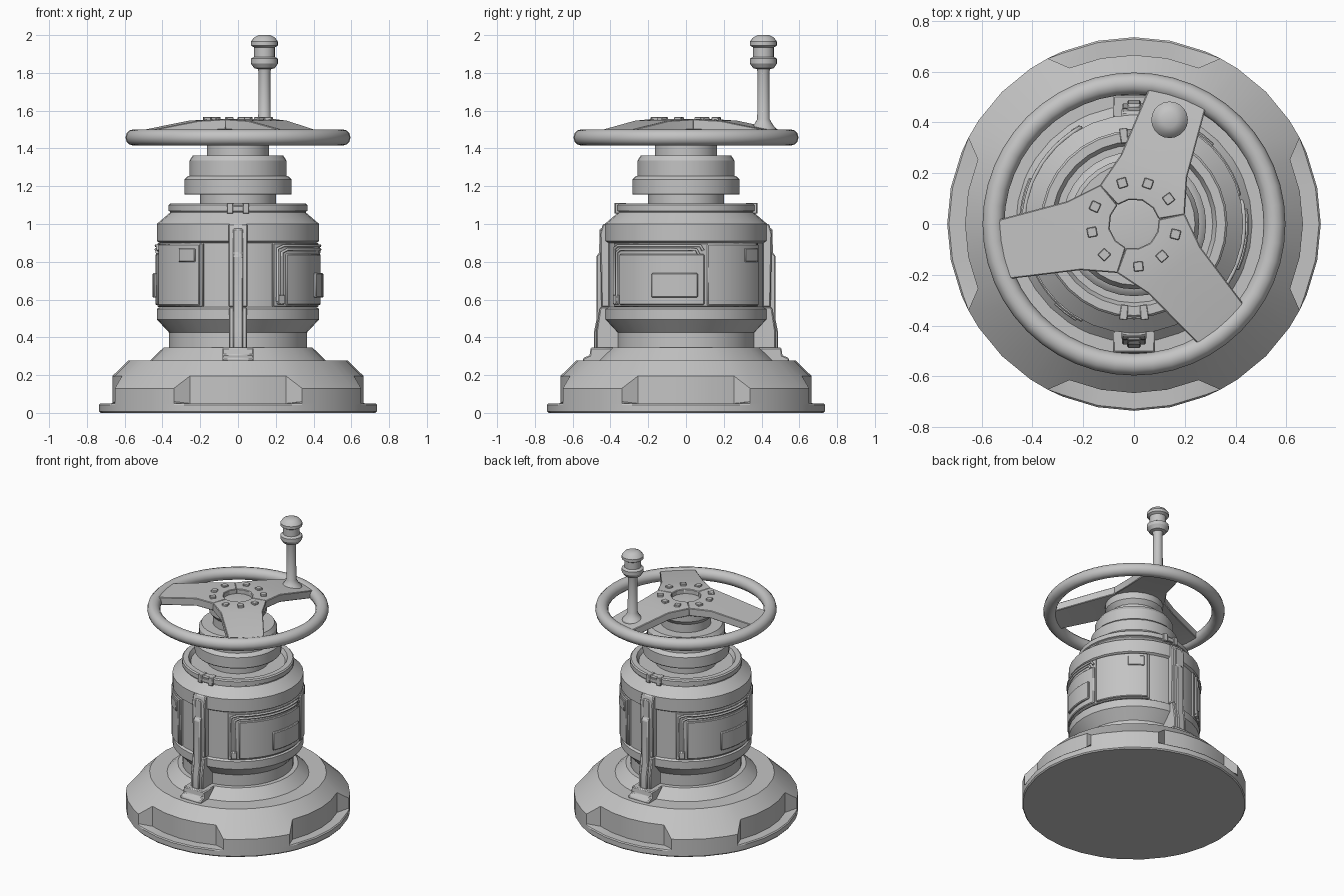
import bpy, bmesh, math
from math import sin, cos, radians, pi
from mathutils import Matrix

if "Cube" in bpy.data.objects:
    bpy.data.objects.remove(bpy.data.objects["Cube"])

GREY = bpy.data.materials.new("plain_grey")
GREY.diffuse_color = (0.55, 0.55, 0.55, 1)
GREY.use_nodes = True
GREY.node_tree.nodes["Principled BSDF"].inputs["Base Color"].default_value = GREY.diffuse_color


def finish(name, bm, bevel=0, angle=30):
    bmesh.ops.recalc_face_normals(bm, faces=bm.faces)
    me = bpy.data.meshes.new(name)
    bm.to_mesh(me)
    bm.free()
    ob = bpy.data.objects.new(name, me)
    bpy.context.collection.objects.link(ob)
    me.materials.append(GREY)
    if bevel:
        m = ob.modifiers.new("bevel", 'BEVEL')
        m.width, m.segments, m.limit_method = bevel, 1, 'ANGLE'
    bpy.ops.object.select_all(action='DESELECT')
    ob.select_set(True)
    bpy.context.view_layer.objects.active = ob
    bpy.ops.object.shade_smooth_by_angle(angle=radians(angle))
    return ob


def bridge(bm, a, b):
    n = len(a)
    for i in range(n):
        bm.faces.new((a[i], a[(i + 1) % n], b[(i + 1) % n], b[i]))


def lathe(name, angles, profile, centre=(0, 0), angle=30):
    """profile: list of (r, z), or a function of the angle giving one"""
    bm = bmesh.new()
    get = profile if callable(profile) else (lambda a: profile)
    rows = []
    for k in range(len(get(0))):
        row = []
        for a in angles:
            r, z = get(a)[k]
            row.append(bm.verts.new((centre[0] + r * cos(radians(a)), centre[1] + r * sin(radians(a)), z)))
        rows.append(row)
    for a, b in zip(rows, rows[1:]):
        bridge(bm, a, b)
    bm.faces.new(rows[0])
    bm.faces.new(rows[-1])
    return finish(name, bm, 0, angle)


def ring_angles(n):
    return [360 * i / n for i in range(n)]


def arc_plate(name, a0, a1, z0, z1, r0, r1, bevel=0.005):
    """curved plate wrapped around the z axis"""
    bm = bmesh.new()
    n = max(1, round((a1 - a0) / 6))
    rows = []
    for i in range(n + 1):
        a = radians(a0 + (a1 - a0) * i / n)
        rows.append([bm.verts.new((r * cos(a), r * sin(a), z))
                     for r, z in ((r0, z0), (r1, z0), (r1, z1), (r0, z1))])
    for a, b in zip(rows, rows[1:]):
        bridge(bm, a, b)
    bm.faces.new(rows[0])
    bm.faces.new(rows[-1])
    return finish(name, bm, bevel)


def side_profile(name, pts, half, turn, bevel=0.006):
    """(distance outward, z) outline, extruded across and turned about z"""
    bm = bmesh.new()
    rows = [[bm.verts.new((d, s * half, z)) for d, z in pts] for s in (-1, 1)]
    bridge(bm, *rows)
    bm.faces.new(rows[0])
    bm.faces.new(rows[1])
    bm.transform(Matrix.Rotation(radians(turn), 4, 'Z'))
    return finish(name, bm, bevel)


def pipe(name, pts, radius):
    """pts: (angle, r, z)"""
    cu = bpy.data.curves.new(name, 'CURVE')
    cu.dimensions, cu.bevel_depth, cu.bevel_resolution = '3D', radius, 1
    cu.use_fill_caps = True
    sp = cu.splines.new('POLY')
    sp.points.add(len(pts) - 1)
    for p, (a, r, z) in zip(sp.points, pts):
        p.co = (r * cos(radians(a)), r * sin(radians(a)), z, 1)
    ob = bpy.data.objects.new(name, cu)
    cu.materials.append(GREY)
    bpy.context.collection.objects.link(ob)


# base with four recesses cut into its skirt
QUARTER = (0, 11.25, 22.5, 27.5, 33.75, 45, 56.25, 62.5, 67.5, 78.75)


def base_profile(a):
    off = abs((a + 45) % 90 - 45)
    top = [(.58, .278), (.465, .278), (.395, .345), (.3, .345)]
    if off < 25:
        return [(.728, 0), (.735, .008), (.735, .043), (.728, .05), (.665, .05), (.665, .195)] + top
    return [(.728, 0), (.735, .008), (.735, .043), (.735, .05), (.735, .06), (.735, .13)] + top


lathe("base", [q * 90 + a for q in range(4) for a in QUARTER], base_profile, angle=25)

# barrel body, recessed where the panels sit, with the collar on top
lathe("body", ring_angles(32), [
    (.365, .33), (.365, .425), (.43, .495), (.43, .55), (.415, .56), (.415, .9), (.43, .91),
    (.43, 1.0), (.36, 1.06), (.36, 1.066), (.368, 1.07), (.368, 1.1), (.36, 1.108), (.325, 1.108),
    (.31, 1.08), (.2, 1.08)], angle=25)

# stepped neck
lathe("neck", ring_angles(32), [
    (.2, 1.07), (.2, 1.155), (.28, 1.155), (.284, 1.16), (.284, 1.235), (.27, 1.25), (.257, 1.255),
    (.257, 1.335), (.24, 1.362), (.165, 1.362), (.165, 1.46)])

# details repeated on both sides by a half turn
for side, t in (("right", 0), ("left", 180)):
    arc_plate(side + "_panel_frame", t - 64, t + 64, .56, .9, .40, .427)
    arc_plate(side + "_panel", t - 54, t + 13, .572, .84, .40, .438)
    arc_plate(side + "_door", t + 15, t + 62, .568, .893, .40, .438)
    arc_plate(side + "_door_square", t + 45, t + 59, .80, .87, .42, .446, .003)
    arc_plate(side + "_raised_plate", t - 24, t + 8, .61, .74, .42, .452)
    arc_plate(side + "_pipe_box", t - 61, t - 56, .575, .625, .41, .445, .003)
    for k, d in enumerate((0, .02)):
        arc = [(t + 12 - 3 * k, .432, .86 - d)] + [(t + a, .434, .885 - d) for a in range(10 - 3 * k, -57, -6)]
        end = t - 61 + 3.5 * k
        pipe(f"{side}_pipe_{k}", arc + [(end, .434, .87 - d), (end, .434, .59)], .008)

for side, t in (("front", -90), ("back", 90)):
    # support arm, foot and collar clips
    side_profile(side + "_arm_frame", [(.39, .56), (.448, .56), (.455, .95), (.44, 1.0), (.39, 1.0)], .05, t)
    side_profile(side + "_arm", [(.35, .33), (.487, .33), (.487, .43), (.473, .5), (.475, .83), (.46, .845),
                                 (.458, .975), (.40, .975)], .027, t)
    side_profile(side + "_arm_root", [(.35, .3), (.475, .3), (.475, .43), (.455, .56), (.35, .56)], .048, t)
    side_profile(side + "_foot", [(.38, .26), (.545, .26), (.545, .29), (.51, .305), (.505, .345),
                                  (.38, .345)], .083, t)
    for s in (-1, 1):
        arc_plate(f"{side}_clip_{s}", t + s * 6.5 - 2.5, t + s * 6.5 + 2.5, 1.055, 1.112, .32, .38, .003)
    arc_plate(side + "_clip_bridge", t - 5, t + 5, 1.065, 1.095, .33, .375, .003)

# hand wheel rim
bm = bmesh.new()
rings = []
for i in range(48):
    a = 2 * pi * i / 48
    rings.append([bm.verts.new(((.553 + .043 * cos(b)) * cos(a), (.553 + .043 * cos(b)) * sin(a),
                                1.458 + .043 * sin(b))) for b in (2 * pi * j / 12 for j in range(12))])
for i in range(48):
    bridge(bm, rings[i], rings[(i + 1) % 48])
finish("wheel_rim", bm, angle=60)

# wheel hub under the spokes
lathe("wheel_hub", ring_angles(24), [(.165, 1.42), (.19, 1.45), (.19, 1.5), (.12, 1.52), (.08, 1.525)])

# three spoke plates, each with three square bolts
ROWS = [
    [(.05, -.085), (.083, -.05), (.098, 0), (.083, .05), (.05, .085)],
    [(.10, -.177), (.13, -.08), (.14, 0), (.13, .08), (.10, .177)],
    [(.24, .138 * k / 2) for k in range(-2, 3)],
    [(.53, .118 * k / 2) for k in range(-2, 3)]]
HEIGHT = (1.555, 1.555, 1.547, 1.49)
for n in range(3):
    turn = 71 + 120 * n
    rot = Matrix.Rotation(radians(turn), 4, 'Z')
    bm = bmesh.new()
    grid = [[bm.verts.new((u, v, z)) for u, v in row] for row, z in zip(ROWS, HEIGHT)]
    for a, b in zip(grid, grid[1:]):
        for j in range(4):
            bm.faces.new((a[j], a[j + 1], b[j + 1], b[j]))
    out = bmesh.ops.extrude_face_region(bm, geom=bm.faces[:])
    low = [g for g in out["geom"] if isinstance(g, bmesh.types.BMVert)]
    bmesh.ops.translate(bm, verts=low, vec=(0, 0, -.055))
    bm.transform(rot)
    finish(f"spoke_{n}", bm, .004, 20)
    for k in (-35, 0, 35):
        bm = bmesh.new()
        bmesh.ops.create_cube(bm, size=1, matrix=Matrix.Rotation(radians(turn + k), 4, 'Z')
                              @ Matrix.Translation((.168, 0, 1.552)) @ Matrix.Diagonal((.038, .038, .028, 1)))
        finish(f"bolt_{n}_{k + 35}", bm, .003)

# crank handle
lathe("crank_handle", ring_angles(20), [
    (.072, 1.48), (.068, 1.505), (.05, 1.525), (.033, 1.555), (.031, 1.8), (.035, 1.82), (.055, 1.825),
    (.072, 1.85), (.072, 1.875), (.055, 1.885), (.055, 1.935), (.072, 1.945), (.072, 1.965),
    (.055, 1.988), (.03, 2.0)], centre=(.14, .41))
